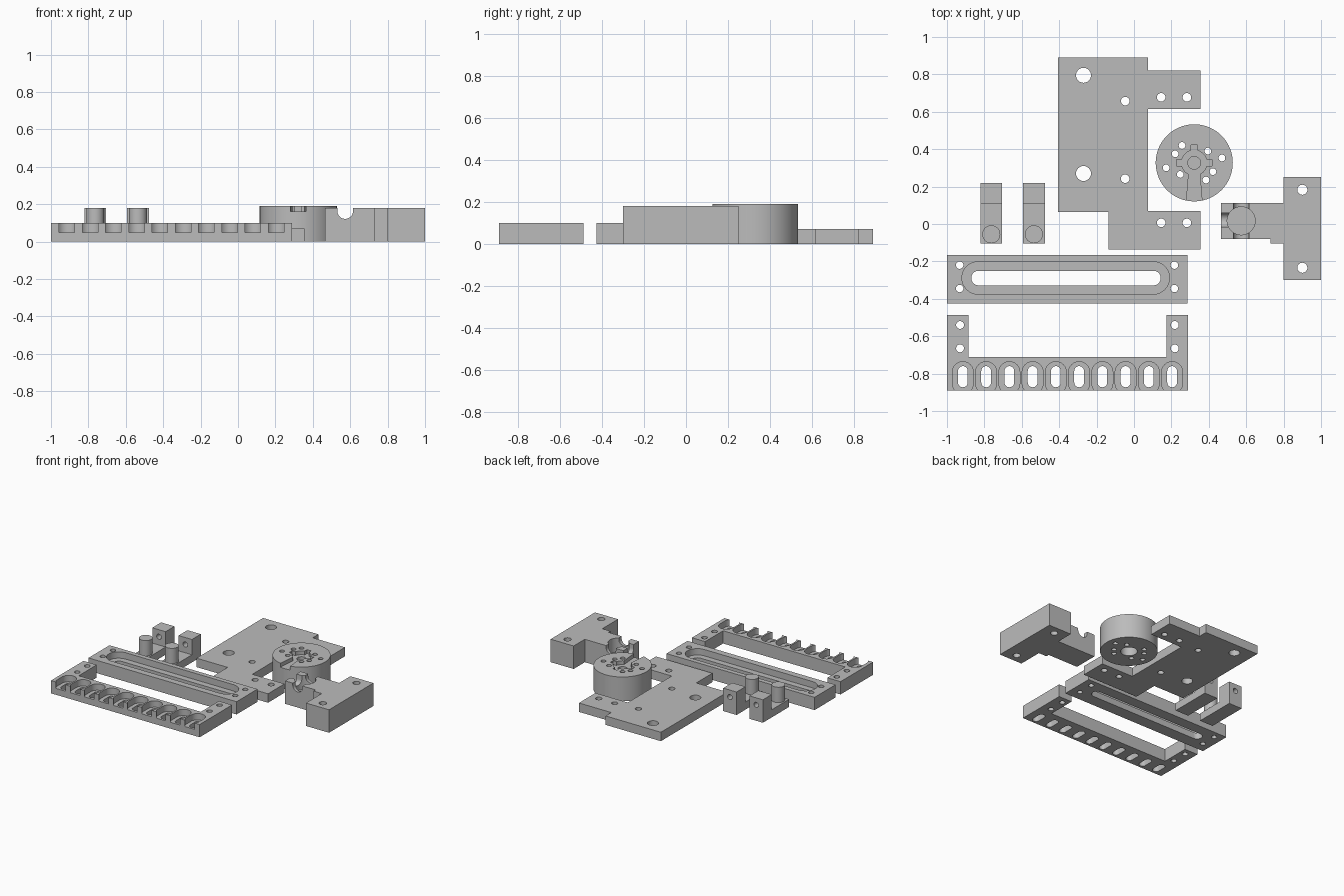
import bpy
import bmesh
from math import cos, sin, pi, radians

if "Cube" in bpy.data.objects:
    bpy.data.objects.remove(bpy.data.objects["Cube"], do_unlink=True)

grey = bpy.data.materials.new("plain grey")
grey.use_nodes = True
colour = (0.5, 0.5, 0.5, 1)
grey.diffuse_color = colour
grey.node_tree.nodes["Principled BSDF"].inputs["Base Color"].default_value = colour


# Outlines
def rect(x0, y0, x1, y1):
    return [(x0, y0), (x1, y0), (x1, y1), (x0, y1)]


def circle(x, y, r, n=40):
    return [(x + r * cos(2 * pi * i / n), y + r * sin(2 * pi * i / n)) for i in range(n)]


def slot(x0, y0, x1, y1):
    """Rounded-end slot filling the given rectangle along its longer side."""
    r = min(x1 - x0, y1 - y0) / 2
    cx, cy = (x0 + x1) / 2, (y0 + y1) / 2
    dx, dy = (x1 - x0) / 2 - r, (y1 - y0) / 2 - r
    start = -pi / 2 if dx > dy else 0
    pts = []
    for side in (1, -1):
        for i in range(17):
            a = start + pi * i / 16 + (0 if side == 1 else pi)
            pts.append((cx + side * dx + r * cos(a), cy + side * dy + r * sin(a)))
    return pts


def prism(name, pts, lo, hi, axis="z"):
    """Extrude an outline along an axis."""
    place = {"z": lambda a, b, d: (a, b, d),
             "y": lambda a, b, d: (a, d, b),
             "x": lambda a, b, d: (d, a, b)}[axis]
    bm = bmesh.new()
    low = [bm.verts.new(place(a, b, lo)) for a, b in pts]
    high = [bm.verts.new(place(a, b, hi)) for a, b in pts]
    bm.faces.new(low)
    bm.faces.new(high)
    n = len(pts)
    for i in range(n):
        j = (i + 1) % n
        bm.faces.new((low[i], low[j], high[j], high[i]))
    bmesh.ops.recalc_face_normals(bm, faces=bm.faces)
    mesh = bpy.data.meshes.new(name)
    bm.to_mesh(mesh)
    bm.free()
    mesh.materials.append(grey)
    obj = bpy.data.objects.new(name, mesh)
    bpy.context.scene.collection.objects.link(obj)
    return obj


def combine(obj, pts, lo=-0.1, hi=0.3, axis="z", operation="DIFFERENCE"):
    """Cut a prism from a part, or join one to it."""
    tool = prism("cutter", pts, lo, hi, axis)
    tool.hide_render = True
    mod = obj.modifiers.new("shape", "BOOLEAN")
    mod.operation = operation
    mod.solver = "EXACT"
    mod.object = tool
    bpy.context.view_layer.objects.active = obj
    bpy.ops.object.modifier_apply(modifier=mod.name)
    bpy.data.objects.remove(tool, do_unlink=True)


def drill(obj, r, *centres):
    for x, y in centres:
        combine(obj, circle(x, y, r, 24))


parts = []

# Base plate with two side tabs
plate = prism("base_plate", [
    (-0.405, 0.89), (0.075, 0.89), (0.075, 0.82), (0.355, 0.82),
    (0.355, 0.615), (0.075, 0.615), (0.075, 0.07), (0.355, 0.07),
    (0.355, -0.135), (-0.135, -0.135), (-0.135, 0.065), (-0.405, 0.065)], 0, 0.07)
drill(plate, 0.04, (-0.27, 0.795), (-0.27, 0.27))
drill(plate, 0.023, (-0.047, 0.657), (-0.047, 0.242))
drill(plate, 0.023, *[(x, y) for x in (0.145, 0.283) for y in (0.677, 0.006)])
parts.append(plate)

# Round drum with a cross-shaped pocket in its top
cx, cy = 0.322, 0.327
drum = prism("drum", circle(cx, cy, 0.206, 96), 0, 0.19)
floor = 0.16
combine(drum, circle(cx, cy, 0.068), floor)
combine(drum, rect(cx - 0.095, cy - 0.018, cx + 0.095, cy + 0.018), floor)
combine(drum, rect(cx - 0.018, cy, cx + 0.018, cy + 0.095), floor)
combine(drum, [(cx - 0.044, cy - 0.23), (cx + 0.044, cy - 0.23),
               (cx + 0.028, cy - 0.04), (cx - 0.028, cy - 0.04)], floor)
combine(drum, circle(cx, cy, 0.034), 0.12)
combine(drum, circle(cx, cy, 0.06), -0.1, 0.1)
drill(drum, 0.018, (0.257, 0.42), (0.22, 0.375), (0.172, 0.3), (0.247, 0.265),
      (0.395, 0.39), (0.47, 0.353), (0.422, 0.28), (0.385, 0.235))
parts.append(drum)

# Two small clips, each with a peg and a drilled block
for side, x in (("left", -0.535), ("right", -0.763)):
    profile = [(-0.105, 0), (0.22, 0), (0.22, 0.18), (0.11, 0.18), (0.11, 0.06), (-0.105, 0.06)]
    clip = prism(side + "_clip", profile, x - 0.058, x + 0.058, "x")
    combine(clip, circle(x, -0.055, 0.048), 0.03, 0.18, operation="UNION")
    combine(clip, circle(x, 0.125, 0.02, 24), 0.08, 0.3, "y")
    parts.append(clip)

# Long bar with a stepped slot
bar = prism("slotted_bar", rect(-1, -0.425, 0.285, -0.165), 0, 0.1)
combine(bar, slot(-0.92, -0.375, 0.19, -0.202), 0.05)
combine(bar, slot(-0.87, -0.328, 0.143, -0.25))
drill(bar, 0.02, *[(x, y) for x in (-0.932, 0.216) for y in (-0.22, -0.345)])
parts.append(bar)

# Frame with a row of ten open pockets
frame = prism("pocket_frame", [
    (-1, -0.89), (0.29, -0.89), (0.29, -0.487), (0.175, -0.487),
    (0.175, -0.71), (-0.885, -0.71), (-0.885, -0.487), (-1, -0.487)], 0, 0.1)
for i in range(10):
    x = -0.915 + i * 0.1243
    combine(frame, slot(x - 0.056, -0.908, x + 0.056, -0.736), 0.05)
    combine(frame, slot(x - 0.026, -0.873, x + 0.026, -0.76))
drill(frame, 0.021, *[(x, y) for x in (-0.93, 0.218) for y in (-0.54, -0.665)])
parts.append(frame)

# T-shaped bracket with a round socket and crossing grooves
bracket = prism("bracket", [
    (0.465, -0.08), (0.73, -0.08), (0.73, -0.105), (0.8, -0.105), (0.8, -0.3),
    (1, -0.3), (1, 0.25), (0.8, 0.25), (0.8, 0.112), (0.465, 0.112)], 0, 0.18)
drill(bracket, 0.027, (0.9, 0.183), (0.9, -0.234))
combine(bracket, circle(0.573, 0.017, 0.075), 0.07)
combine(bracket, slot(0.531, 0.122, 0.615, 0.3), -0.2, 0.2, "y")
combine(bracket, slot(-0.015, 0.11, 0.06, 0.3), 0.4, 0.57, "x")
parts.append(bracket)

# Smooth round walls, keep edges crisp
bpy.ops.object.select_all(action="DESELECT")
for part in parts:
    part.select_set(True)
bpy.context.view_layer.objects.active = parts[0]
bpy.ops.object.shade_smooth_by_angle(angle=radians(30))
